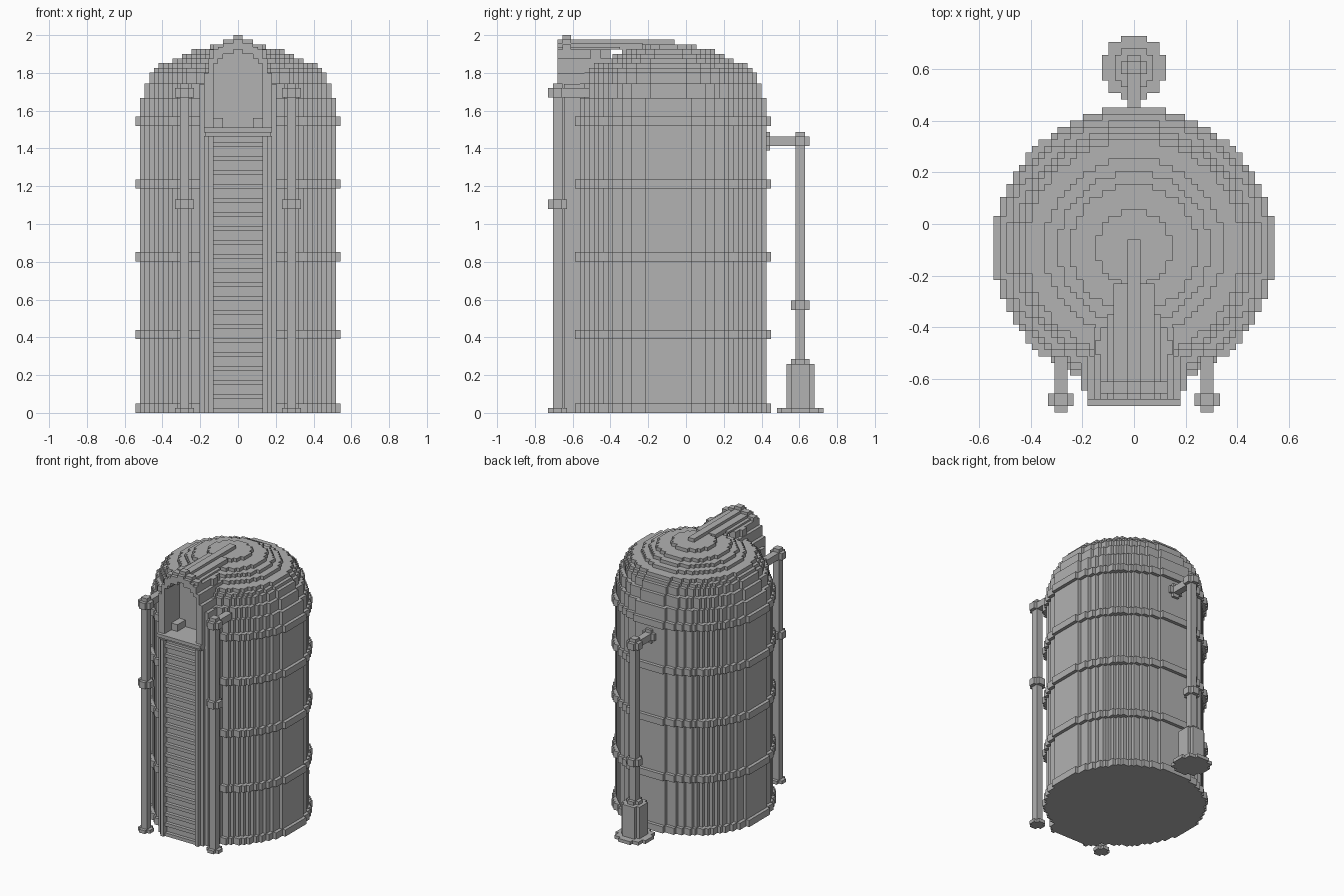
import bpy, bmesh, math

old = bpy.data.objects.get("Cube")
if old:
    bpy.data.objects.remove(old)

V = 2 / 81            # block size
TANK_Y = -0.093
PIPE_Y = 0.605
NOTCH_X, NOTCH_Y = 0.15, -0.5

grey = bpy.data.materials.new("plain grey")
grey.use_nodes = True
grey.diffuse_color = (0.445, 0.445, 0.445, 1)
grey.node_tree.nodes["Principled BSDF"].inputs["Base Color"].default_value = (0.445, 0.445, 0.445, 1)


def finish(name, bm):
    bmesh.ops.recalc_face_normals(bm, faces=bm.faces)
    mesh = bpy.data.meshes.new(name)
    bm.to_mesh(mesh)
    bm.free()
    mesh.materials.append(grey)
    obj = bpy.data.objects.new(name, mesh)
    bpy.context.collection.objects.link(obj)
    return obj


def add_box(bm, x0, x1, y0, y1, z0, z1):
    verts = bmesh.ops.create_cube(bm, size=1)["verts"]
    for v in verts:
        v.co.x = x1 if v.co.x > 0 else x0
        v.co.y = y1 if v.co.y > 0 else y0
        v.co.z = z1 if v.co.z > 0 else z0


def add_pair(bm, x0, x1, *rest):
    add_box(bm, x0, x1, *rest)
    add_box(bm, -x1, -x0, *rest)


def add_disc(bm, r, cx, cy, z0, z1, notch=False):
    """Extruded circle with a stepped outline, optionally notched at the front."""
    side = []
    for j in range(-r, r):
        w = math.floor(math.sqrt(r * r - (j + 0.5) ** 2) + 0.5) * V
        if notch and cy + j * V < NOTCH_Y and w <= NOTCH_X:
            continue
        for y in (j * V, (j + 1) * V):
            side.append((w, cy + y))
    if notch:
        side = [(NOTCH_X, NOTCH_Y), (NOTCH_X, side[0][1])] + side
    outline = side + [(-x, y) for x, y in reversed(side)]
    clean = []
    for p in outline:
        if not clean or math.dist(p, clean[-1]) > 1e-5:
            clean.append(p)
    face = bm.faces.new([bm.verts.new((cx + x, y, z0)) for x, y in clean])
    ext = bmesh.ops.extrude_face_region(bm, geom=[face], use_keep_orig=True)
    for v in ext["geom"]:
        if isinstance(v, bmesh.types.BMVert):
            v.co.z = z1


# Tank wall and stepped dome: radius in blocks, top height
bm = bmesh.new()
add_disc(bm, 21, 0, TANK_Y, 0, 1.485)
z = 1.485
for r, top in ((21, 1.667), (20, 1.745), (19, 1.802), (18, 1.825), (17, 1.852),
               (14, 1.877), (12, 1.901), (10, 1.926), (6, 1.951)):
    add_disc(bm, r, 0, TANK_Y, z, top, notch=r > 16)
    z = top
finish("tank", bm)

# Hoops around the tank
bm = bmesh.new()
for z in (0, 0.39, 0.802, 1.187, 1.52):
    add_disc(bm, 22, 0, TANK_Y, z, z + 2 * V, notch=z > 1.5)
finish("tank_hoops", bm)

# Stair channel: side walls, rails and back panel
bm = bmesh.new()
add_pair(bm, 0.155, 0.205, -0.645, -0.5, 0, 1.74)
add_pair(bm, 0.155, 0.18, -0.665, -0.645, 0, 1.465)
add_pair(bm, 0.13, 0.155, -0.69, -0.6, 0, 1.465)
add_box(bm, -0.13, 0.13, -0.65, -0.58, 0, 1.465)
finish("stair_channel", bm)

bm = bmesh.new()
for i in range(20):
    z = i * 3 * V
    add_box(bm, -0.13, 0.13, -0.675, -0.65, z, z + V)
finish("stair_rungs", bm)

# Door sill
bm = bmesh.new()
add_box(bm, -0.175, 0.175, -0.68, -0.5, 1.463, 1.485)
add_box(bm, -0.18, 0.18, -0.705, -0.5, 1.485, 1.51)
finish("door_sill", bm)

# Arched doorway: inner half width, outer half width, top height
bm = bmesh.new()
z = 1.51
for inner, outer, top in ((0.13, 0.18, 1.8), (0.13, 0.155, 1.85), (0.105, 0.155, 1.875),
                          (0.08, 0.13, 1.9), (0.025, 0.13, 1.925)):
    add_pair(bm, inner, outer, -0.68, -0.4, z, top)
    z = top
add_box(bm, -0.105, 0.105, -0.68, -0.35, 1.925, 1.938)
add_box(bm, -0.08, 0.08, -0.68, -0.23, 1.925, 1.957)
add_box(bm, -0.025, 0.025, -0.68, -0.06, 1.925, 1.976)
finish("door_arch", bm)

# Raised rib and peak above the doorway
bm = bmesh.new()
add_box(bm, -0.13, 0.13, -0.655, -0.61, 1.925, 1.951)
add_box(bm, -0.08, 0.08, -0.655, -0.61, 1.951, 1.976)
add_box(bm, -0.025, 0.025, -0.655, -0.61, 1.976, 2.0)
finish("arch_rib", bm)

# Back wall of the doorway and small corner blocks
bm = bmesh.new()
add_box(bm, -0.15, 0.15, -0.505, -0.45, 1.5, 1.925)
add_pair(bm, 0.08, 0.13, -0.6, -0.5, 1.51, 1.56)
finish("door_recess", bm)

# Front posts with clamps and a bracket to the tank
for side, s in (("left", 1), ("right", -1)):
    bm = bmesh.new()
    x = s * 0.283
    add_box(bm, x - V, x + V, -0.705, -0.655, 0, 1.745)
    for z, h in ((0, V), (1.08, 2 * V), (1.67, 2 * V)):
        add_disc(bm, 2, x, -0.68, z, z + h)
    add_box(bm, x - V, x + V, -0.66, -0.51, 1.67, 1.72)
    finish(side + "_front_post", bm)

# Rear pipe: foot, housing, pole, collars and arm
bm = bmesh.new()
for r, z0, z1 in ((5, 0, V), (3, V, 0.26), (2, 0.26, 0.285),
                  (2, 0.545, 0.595), (2, 1.413, 1.463)):
    add_disc(bm, r, 0, PIPE_Y, z0, z1)
add_box(bm, -V, V, PIPE_Y - V, PIPE_Y + V, 0.28, 1.487)
add_box(bm, -V, V, 0.4, PIPE_Y, 1.413, 1.463)
add_box(bm, -V, V, 0.4, 0.445, 1.388, 1.487)
add_box(bm, -2 * V, 2 * V, 0.4, 0.445, 1.413, 1.463)
finish("rear_pipe", bm)
